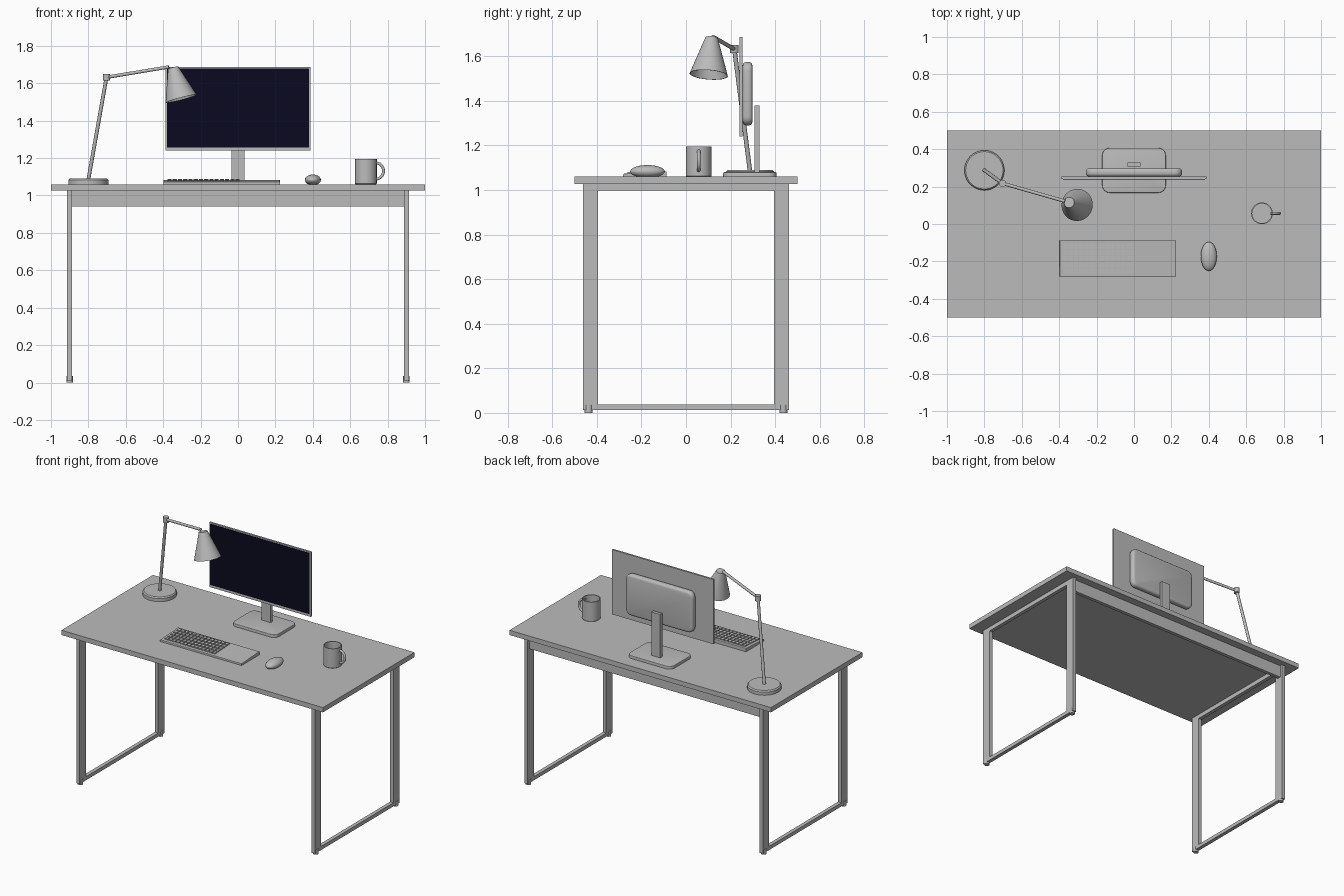
import bpy, bmesh, math
from mathutils import Vector, Matrix

if "Cube" in bpy.data.objects:
    bpy.data.objects.remove(bpy.data.objects["Cube"], do_unlink=True)


def material(name, colour):
    m = bpy.data.materials.new(name)
    m.use_nodes = True
    m.diffuse_color = (*colour, 1)
    m.node_tree.nodes["Principled BSDF"].inputs["Base Color"].default_value = (*colour, 1)
    return m


GREY = material("plain grey", (0.5, 0.5, 0.5))
NAVY = material("screen navy", (0.003, 0.003, 0.014))
TOP = 1.06          # height of the worktop


def finish(name, bm, mat=GREY, smooth=False):
    bmesh.ops.recalc_face_normals(bm, faces=bm.faces)
    mesh = bpy.data.meshes.new(name)
    bm.to_mesh(mesh)
    bm.free()
    mesh.materials.append(mat)
    ob = bpy.data.objects.new(name, mesh)
    bpy.context.collection.objects.link(ob)
    if smooth:
        bpy.ops.object.select_all(action="DESELECT")
        ob.select_set(True)
        bpy.context.view_layer.objects.active = ob
        bpy.ops.object.shade_smooth_by_angle(angle=math.radians(40))
    return ob


def add_box(bm, x, y, z):
    size = [b - a for a, b in (x, y, z)]
    mid = [(a + b) / 2 for a, b in (x, y, z)]
    mat = Matrix.Translation(mid) @ Matrix.Diagonal((*size, 1))
    bmesh.ops.create_cube(bm, size=1, matrix=mat)


def box(name, x, y, z, mat=GREY):
    bm = bmesh.new()
    add_box(bm, x, y, z)
    return finish(name, bm, mat)


def rounded_slab(name, x, y, z, axis, corner, rim, both=True):
    """Box with rounded corners around one axis and softened rims."""
    bm = bmesh.new()
    add_box(bm, x, y, z)
    edges = [e for e in bm.edges
             if abs((e.verts[0].co - e.verts[1].co).normalized()[axis]) > 0.9]
    bmesh.ops.bevel(bm, geom=edges, offset=corner, segments=6, profile=0.5, affect="EDGES")
    bm.normal_update()
    caps = [f for f in bm.faces if abs(f.normal[axis]) > 0.9 and (both or f.normal[axis] > 0)]
    rims = list({e for f in caps for e in f.edges})
    bmesh.ops.bevel(bm, geom=rims, offset=rim, segments=3, profile=0.5, affect="EDGES")
    return finish(name, bm, smooth=True)


def lathe(name, profile, origin, direction=(0, 0, 1), steps=40):
    """Spin (radius, height) points around an axis through origin."""
    bm = bmesh.new()
    verts = [bm.verts.new((r, 0, h)) for r, h in profile]
    edges = [bm.edges.new(pair) for pair in zip(verts, verts[1:])]
    bmesh.ops.spin(bm, geom=verts + edges, cent=(0, 0, 0), axis=(0, 0, 1),
                   angle=math.tau, steps=steps)
    bmesh.ops.remove_doubles(bm, verts=bm.verts, dist=1e-5)
    turn = Vector((0, 0, 1)).rotation_difference(Vector(direction)).to_matrix().to_4x4()
    bm.transform(Matrix.Translation(origin) @ turn)
    return finish(name, bm, smooth=True)


def rod(name, start, end, radius, steps=16):
    d = Vector(end) - Vector(start)
    return lathe(name, [(0, 0), (radius, 0), (radius, d.length), (0, d.length)],
                 start, d.normalized(), steps)


# Desk: worktop, rear apron and two rectangular side frames
UNDER = 1.027
box("worktop", (-1, 1), (-0.5, 0.5), (UNDER, TOP))
box("rear_apron", (-0.888, 0.888), (0.42, 0.445), (0.941, UNDER))
for side, s in (("left", 1), ("right", -1)):
    x = sorted((s * 0.887, s * 0.913))
    for end, e in (("front", -1), ("back", 1)):
        y = sorted((e * 0.395, e * 0.463))
        box(f"{side}_{end}_leg", x, y, (0.012, UNDER))
        rod(f"{side}_{end}_foot", (s * 0.9, e * 0.437, 0), (s * 0.9, e * 0.437, 0.035), 0.018)
    box(f"{side}_top_rail", x, (-0.395, 0.395), (0.997, UNDER))
    box(f"{side}_bottom_rail", x, (-0.395, 0.395), (0.012, 0.037))

# Monitor
box("monitor_panel", (-0.388, 0.388), (0.241, 0.254), (1.24, 1.687))
box("monitor_screen", (-0.38, 0.38), (0.239, 0.242), (1.257, 1.679), NAVY)
rounded_slab("monitor_back_housing", (-0.257, 0.257), (0.254, 0.298), (1.29, 1.574), 1, 0.04, 0.016)
box("monitor_neck", (-0.034, 0.034), (0.308, 0.33), (TOP, 1.38))
rounded_slab("monitor_base", (-0.17, 0.17), (0.167, 0.407), (TOP, 1.08), 2, 0.04, 0.004, False)

# Keyboard: wedge body with a block of keys
FRONT, BACK = -0.282, -0.087


def slope(y):
    return 1.073 + 0.011 * (y - FRONT) / (BACK - FRONT)


bm = bmesh.new()
add_box(bm, (-0.398, 0.225), (FRONT, BACK), (TOP, TOP + 0.02))
for v in bm.verts:
    if v.co.z > TOP + 0.01:
        v.co.z = slope(v.co.y)
bmesh.ops.bevel(bm, geom=[e for e in bm.edges if min(v.co.z for v in e.verts) > TOP + 0.005],
                offset=0.004, segments=2, profile=0.5, affect="EDGES")
finish("keyboard_body", bm)

bm = bmesh.new()
COLS, ROWS = 14, 5
for c in range(COLS):
    for r in range(ROWS):
        kx, ky = -0.366 + c * 0.028, -0.25 + r * 0.033
        add_box(bm, (kx - 0.011, kx + 0.011), (ky - 0.013, ky + 0.013),
                (slope(ky) - 0.004, slope(ky) + 0.006))
finish("keyboard_keys", bm)

# Mouse: flattened ellipsoid resting on the worktop
bm = bmesh.new()
bmesh.ops.create_uvsphere(bm, u_segments=24, v_segments=16, radius=1)
bm.transform(Matrix.Translation((0.4, -0.173, 1.083)) @ Matrix.Diagonal((0.043, 0.078, 0.029, 1)))
for v in bm.verts:
    v.co.z = max(v.co.z, TOP)
finish("mouse", bm, smooth=True)

# Mug with a hollow body and a bent handle
MUG = (0.684, 0.057, TOP)
lathe("mug_body", [(0, 0), (0.055, 0), (0.058, 0.003), (0.058, 0.136), (0.052, 0.136),
                   (0.052, 0.008), (0, 0.008)], MUG)
curve = bpy.data.curves.new("mug_handle", "CURVE")
curve.dimensions = "3D"
curve.bevel_depth = 0.008
curve.bevel_resolution = 3
path = curve.splines.new("POLY")
ARC = 16
path.points.add(ARC)
for i, p in enumerate(path.points):
    a = math.pi * (i / ARC - 0.5) * 1.1
    p.co = (0.737 + 0.041 * math.cos(a), MUG[1], 1.131 + 0.043 * math.sin(a), 1)
curve.materials.append(GREY)
path.use_smooth = True
bpy.context.collection.objects.link(bpy.data.objects.new("mug_handle", curve))

# Desk lamp: base, two arms, joint and tilted shade
FOOT = Vector((-0.8, 0.287, TOP))
ELBOW = Vector((-0.703, 0.217, 1.632))
TIP = Vector((-0.37, 0.122, 1.687))
lathe("lamp_base", [(0, 0), (0.107, 0), (0.107, 0.022), (0.1, 0.03), (0, 0.03)], FOOT)
rod("lamp_lower_arm", FOOT + Vector((0, 0, 0.025)), ELBOW, 0.01)
rod("lamp_upper_arm", ELBOW, TIP, 0.009)
rod("lamp_elbow", ELBOW - Vector((0, 0, 0.018)), ELBOW + Vector((0, 0, 0.018)), 0.019)
NECK = Vector((-0.347, 0.115, 1.683))
AXIS = Vector((-0.304, 0.102, 1.517)) - NECK
L = AXIS.length
lathe("lamp_shade", [(0, 0), (0.028, 0), (0.086, L), (0.083, L), (0.026, 0.004), (0, 0.004)],
      NECK, AXIS.normalized())
